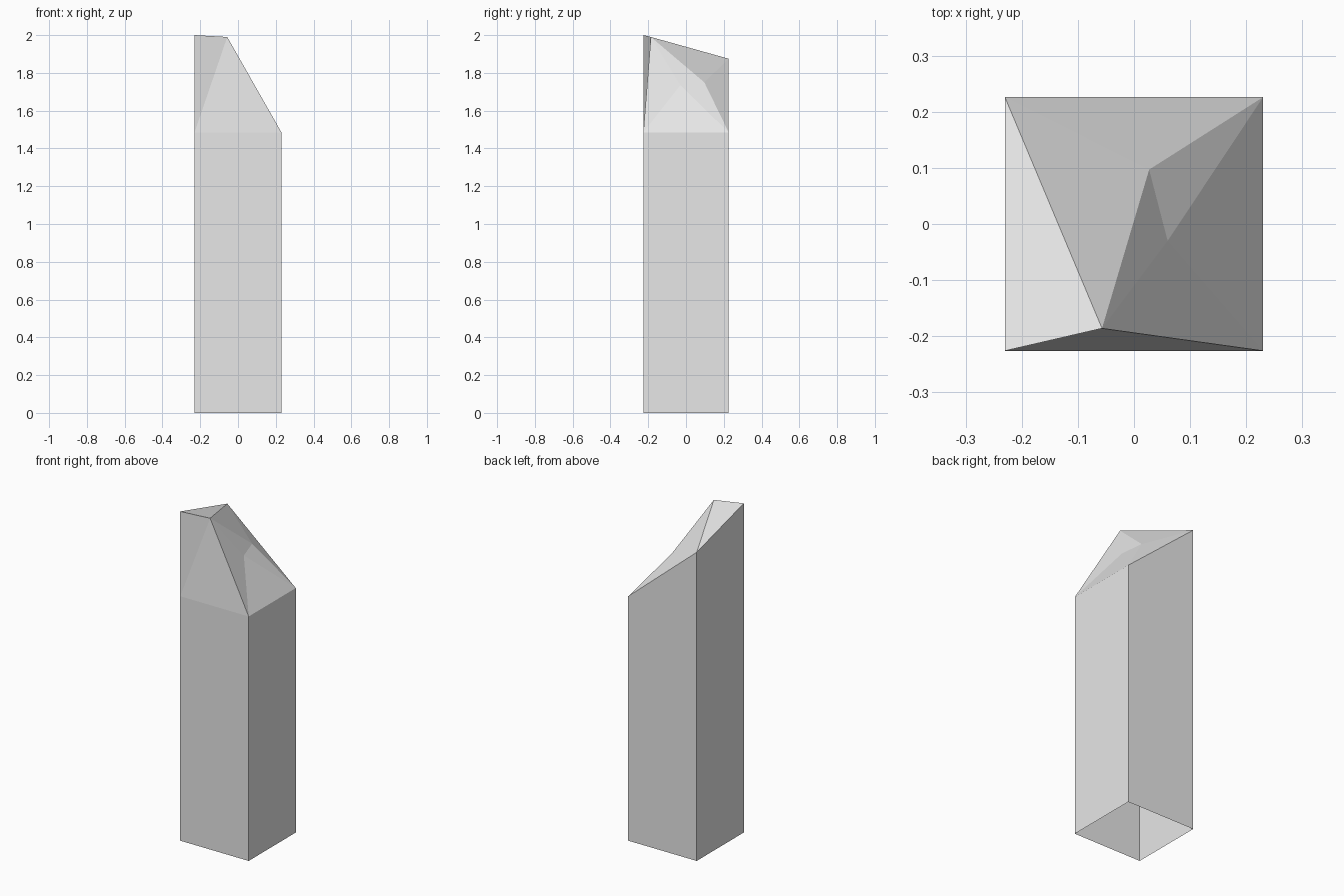
import bpy
import bmesh

cube = bpy.data.objects.get("Cube")
if cube:
    bpy.data.objects.remove(cube, do_unlink=True)

HALF_X, HALF_Y = 0.23, 0.226
SHOULDER = 1.485


def make_material(name, rgb):
    mat = bpy.data.materials.new(name)
    mat.use_nodes = True
    colour = (*rgb, 1.0)
    mat.diffuse_color = colour
    mat.node_tree.nodes["Principled BSDF"].inputs["Base Color"].default_value = colour
    return mat


bm = bmesh.new()

# Open-bottomed square shaft
corners = [(-HALF_X, -HALF_Y), (HALF_X, -HALF_Y), (HALF_X, HALF_Y), (-HALF_X, HALF_Y)]
base = [bm.verts.new((x, y, 0)) for x, y in corners]
front_left, front_right, back_right, back_left = rim = [
    bm.verts.new((x, y, z)) for (x, y), z in zip(corners, (SHOULDER, SHOULDER, SHOULDER, 1.875))]

# Points of the broken top
tip = bm.verts.new((-HALF_X, -HALF_Y, 2.0))
peak = bm.verts.new((-0.057, -0.186, 1.99))
dent = bm.verts.new((0.027, 0.097, 1.75))
ridge = bm.verts.new((0.06, -0.03, 1.735))

# Shaft walls
for i in range(4):
    j = (i + 1) % 4
    bm.faces.new((base[i], base[j], rim[j], rim[i]))

# Chipped facets
for facet in (
    (front_left, tip, back_left),
    (front_left, peak, tip),
    (front_left, front_right, peak),
    (tip, peak, back_left),
    (back_left, peak, dent),
    (back_left, dent, back_right),
    (dent, ridge, back_right),
    (peak, ridge, dent),
    (peak, front_right, ridge),
    (front_right, back_right, ridge),
):
    bm.faces.new(facet)

bmesh.ops.recalc_face_normals(bm, faces=bm.faces)
mesh = bpy.data.meshes.new("broken_pillar")
bm.to_mesh(mesh)
bm.free()
mesh.materials.append(make_material("light_grey_stone", (0.8, 0.8, 0.8)))
pillar = bpy.data.objects.new("broken_pillar", mesh)
bpy.context.collection.objects.link(pillar)
